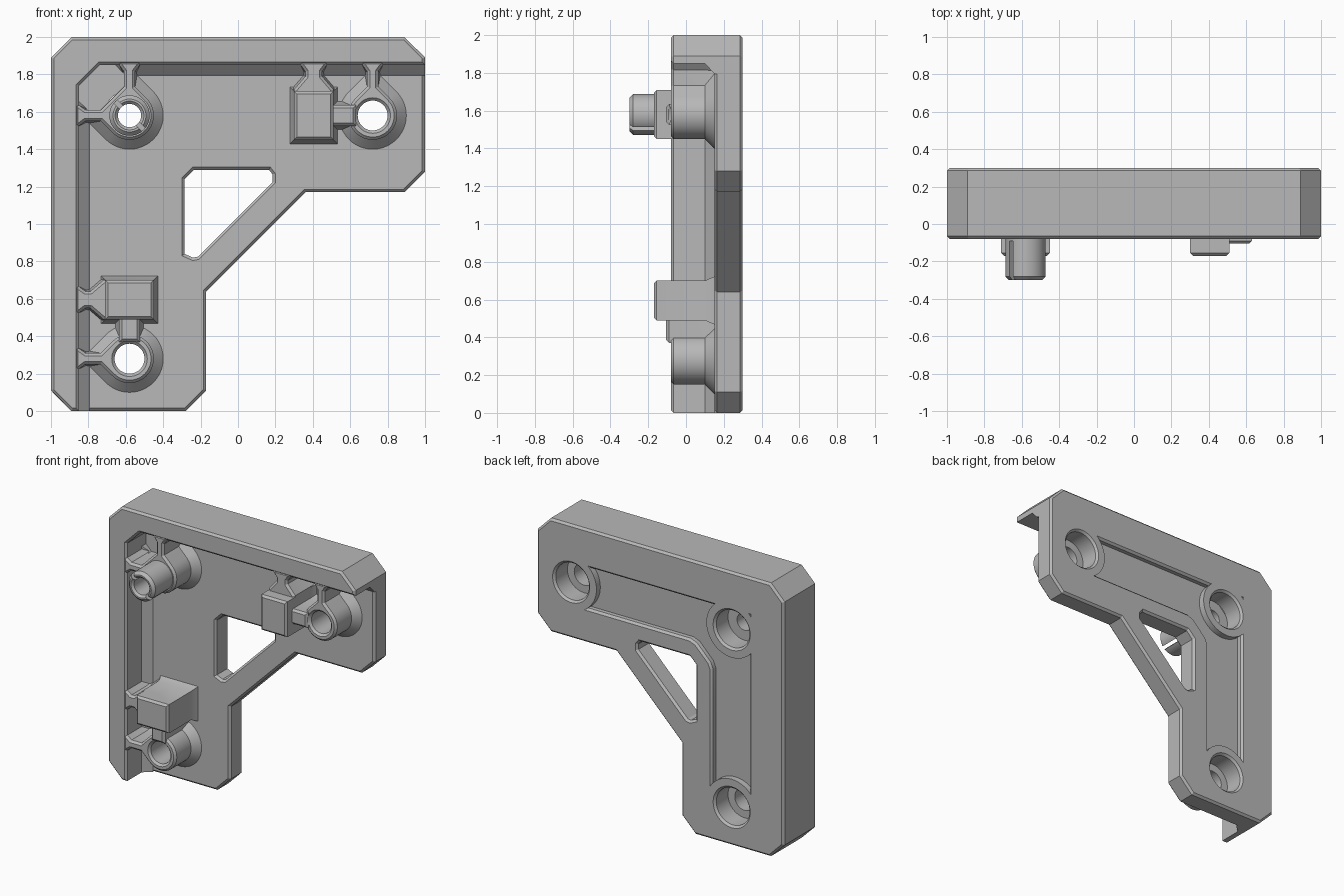
import bpy, bmesh, math
from mathutils import Vector

if "Cube" in bpy.data.objects:
    bpy.data.objects.remove(bpy.data.objects["Cube"], do_unlink=True)

grey = bpy.data.materials.new("plain_grey")
grey.use_nodes = True
grey.diffuse_color = (0.48, 0.48, 0.48, 1)
grey.node_tree.nodes["Principled BSDF"].inputs["Base Color"].default_value = (0.48, 0.48, 0.48, 1)


def mirror(pts):
    """Reflect an outline across the bracket's diagonal."""
    return [(1 - z, 1 - x) for x, z in reversed(pts)]


def inset(pts, d):
    """Mitred inward offset of a counter-clockwise outline."""
    out = []
    for i, p in enumerate(pts):
        a, b, c = Vector(pts[i - 1]), Vector(p), Vector(pts[(i + 1) % len(pts)])
        e, f = (b - a).normalized(), (c - b).normalized()
        n, m = Vector((-e.y, e.x)), Vector((-f.y, f.x))
        out.append(b + (n + m) * d / (1 + n.dot(m)))
    return out


def prism(name, pts, layers):
    """Stack of outlines; each layer is (y, inward offset)."""
    area = sum(pts[i - 1][0] * p[1] - p[0] * pts[i - 1][1] for i, p in enumerate(pts))
    if area < 0:
        pts = pts[::-1]
    bm = bmesh.new()
    rings = [[bm.verts.new((x, y, z)) for x, z in inset(pts, d)] for y, d in layers]
    bm.faces.new(rings[0])
    bm.faces.new(rings[-1])
    for r, s in zip(rings, rings[1:]):
        for i in range(len(r)):
            bm.faces.new((r[i - 1], r[i], s[i], s[i - 1]))
    bmesh.ops.recalc_face_normals(bm, faces=bm.faces)
    me = bpy.data.meshes.new(name)
    bm.to_mesh(me)
    bm.free()
    me.materials.append(grey)
    ob = bpy.data.objects.new(name, me)
    bpy.context.collection.objects.link(ob)
    return ob


def combine(base, op, *others):
    """Apply booleans and remove the operands."""
    bpy.context.view_layer.objects.active = base
    for o in others:
        m = base.modifiers.new("bool", "BOOLEAN")
        m.operation, m.solver, m.object = op, "EXACT", o
        bpy.ops.object.modifier_apply(modifier=m.name)
        bpy.data.objects.remove(o, do_unlink=True)
    return base


def disc(c, r, apexes=()):
    """Circle, optionally drawn out to 45 degree points at given angles."""
    pts = []
    for k in range(48):
        a = k * 7.5
        near = [p for p in apexes if abs(a - p) < 44]
        if near and a not in apexes:
            continue
        s = r * math.sqrt(2) if near else r
        t = math.radians(a)
        pts.append((c[0] + s * math.cos(t), c[1] + s * math.sin(t)))
    return pts


FRONT, FLOOR, BACK, CH = -0.08, 0.15, 0.30, 0.015
corner, right, lower = (-0.58, 1.58), (0.72, 1.58), (-0.58, 0.28)


def raised(front, flare):
    """Layers of a front feature with a chamfered top and flared foot."""
    return [(front, CH), (front + CH, 0), (0.10, 0), (FLOOR, -flare), (0.22, -flare)]


# Outer silhouette, one half reflected on the diagonal
half = [(0.36, 1.17), (0.89, 1.17), (1, 1.28), (1, 1.89), (0.89, 2), (-0.89, 2)]
outline = half + mirror(half)

# Raised rim along the top and the outer side
rim = prism("rim", [(-1.2, -0.2), (-0.85, -0.2), (-0.85, 1.74), (-0.74, 1.85),
                    (1.2, 1.85), (1.2, 2.2), (-1.2, 2.2)], raised(FRONT, 0.055))

# Screw bosses
for c, apexes in ((corner, (90, 180)), (right, (90,)), (lower, (180,))):
    combine(rim, "UNION", prism("boss", disc(c, 0.13, apexes), raised(FRONT, 0.05)))


# Narrow webs that tie a feature to the rim
def web(cx, w, shoulder, z0):
    side = [(shoulder, z0), (shoulder, 1.72), (w, 1.79), (w, 1.815), (w + 0.04, 1.87)]
    return [(cx + s, z) for s, z in side] + [(cx - s, z) for s, z in reversed(side)]


for cx, w, shoulder, z0 in ((-0.58, 0.03, 0.03, 1.69), (0.72, 0.03, 0.03, 1.69),
                            (0.405, 0.045, 0.105, 1.6)):
    pts = web(cx, w, shoulder, z0)
    for p in (pts, mirror(pts)):
        combine(rim, "UNION", prism("web", p, raised(FRONT, 0.01)))

# Trim to the silhouette, then add the thin plate
combine(rim, "INTERSECT", prism("envelope", outline,
        [(FRONT, CH), (FRONT + CH, 0), (BACK - CH, 0), (BACK, CH)]))
body = combine(rim, "UNION", prism("plate", outline,
               [(FLOOR, CH), (FLOOR + CH, 0), (BACK - CH, 0), (BACK, CH)]))

# Square stop blocks and the ties to their bosses
block = [(0.30, 1.45), (0.51, 1.45), (0.51, 1.71), (0.30, 1.71)]
tie = [(0.45, 1.525), (0.63, 1.525), (0.63, 1.635), (0.45, 1.635)]
for p in (block, mirror(block)):
    combine(body, "UNION", prism("block", p, raised(-0.17, 0.022)))
for p in (tie, mirror(tie)):
    combine(body, "UNION", prism("tie", p, raised(-0.105, 0.02)))

# Locating post on the corner boss
combine(body, "UNION", prism("post", disc(corner, 0.108),
        [(-0.30, 0.02), (-0.28, 0), (0.05, 0)]))

# Straight-sided pocket in the corner
pocket = [(-0.85, 1.74), (-0.74, 1.85), (-0.655, 1.85), (-0.61, 1.805), (-0.61, 1.735),
          (-0.735, 1.61), (-0.805, 1.61), (-0.85, 1.655)]
combine(body, "DIFFERENCE", prism("pocket", pocket, [(-0.1, -0.02), (-0.065, 0), (FLOOR, 0)]))

# Bores with counterbores in the back
for c, r, y in ((corner, 0.062, -0.30), (right, 0.08, FRONT), (lower, 0.08, FRONT)):
    g = r - 0.135
    combine(body, "DIFFERENCE", prism("bore", disc(c, r),
            [(y - 0.01, -0.025), (y + CH, 0), (FLOOR, 0), (FLOOR, g),
             (BACK - CH, g), (BACK + 0.01, g - 0.025)]))

# Diagonal slit that splits the post
d, w = 0.12, 0.009
slit = [(corner[0] + sx * d + o * w, corner[1] - sx * d + o * w)
        for sx, o in ((-1, -1), (1, -1), (1, 1), (-1, 1))]
combine(body, "DIFFERENCE", prism("slit", slit, [(-0.32, 0), (-0.09, 0)]))

# Triangular window
window = [(-0.285, 1.24), (-0.235, 1.29), (0.165, 1.29), (0.185, 1.265), (0.185, 1.225),
          (-0.215, 0.825), (-0.24, 0.82), (-0.285, 0.84)]
combine(body, "DIFFERENCE", prism("window", window,
        [(FLOOR - 0.01, -0.025), (FLOOR + CH, 0), (BACK - CH, 0), (BACK + 0.01, -0.025)]))

# Shallow panel recess in the back, kept clear of the bores
arm = [(-0.29, 1.40), (-0.24, 1.42), (0.72, 1.42), (0.72, 1.72), (-0.72, 1.72)]
arm_low = mirror(arm)[1:]
recess = prism("recess", arm + arm_low, [(BACK - 0.045, 0), (BACK - CH, 0), (BACK + 0.01, -0.025)])
for c in (corner, right, lower):
    combine(recess, "DIFFERENCE", prism("guard", disc(c, 0.205), [(0.2, 0), (0.4, 0)]))
combine(body, "DIFFERENCE", recess)

# Finish
body.name = body.data.name = "corner_bracket"
bpy.ops.object.select_all(action="DESELECT")
body.select_set(True)
bpy.context.view_layer.objects.active = body
bpy.ops.object.shade_smooth_by_angle(angle=math.radians(25))
